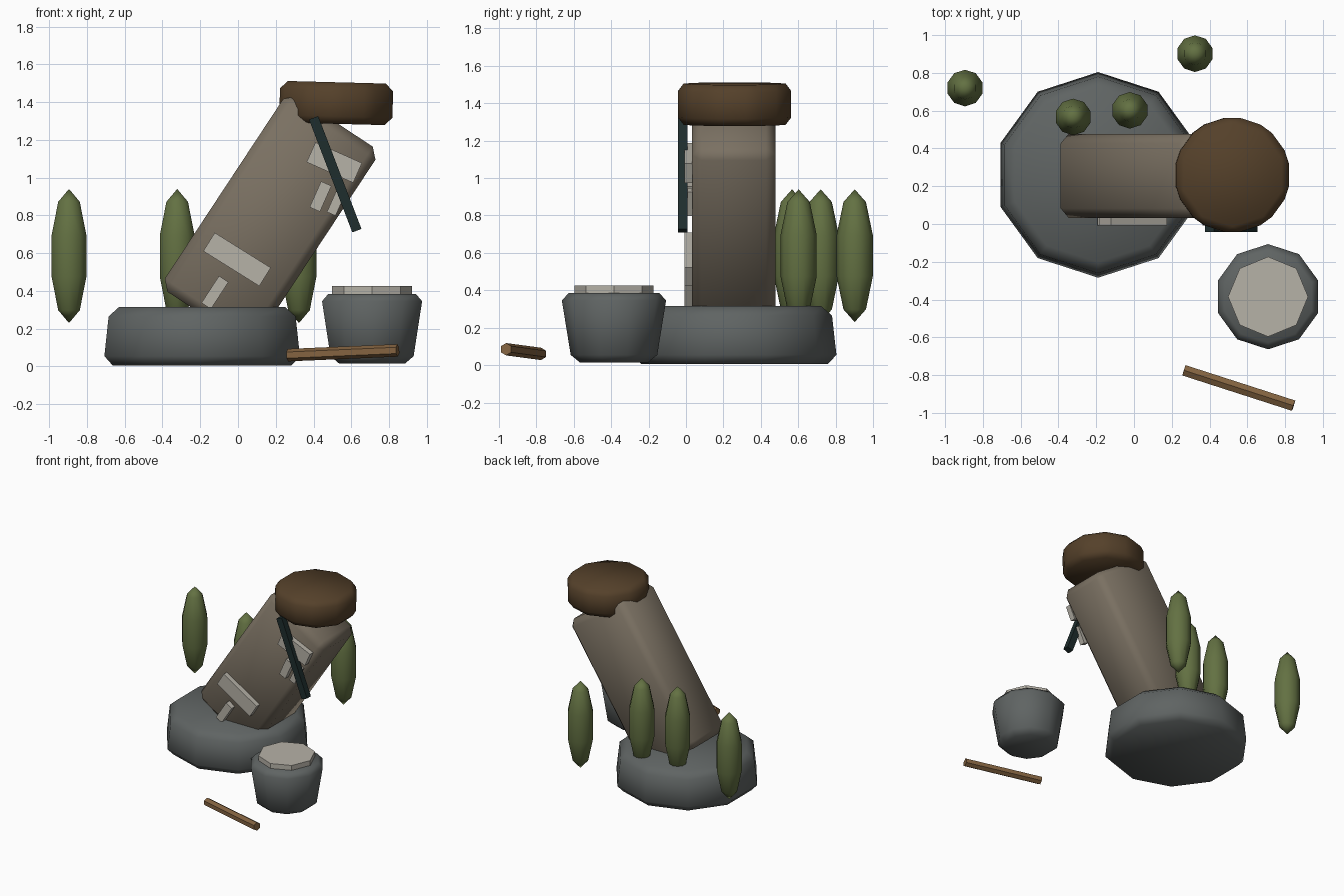
import bpy, math
from mathutils import Vector

old = bpy.data.objects.get("Cube")
if old:
    bpy.data.objects.remove(old, do_unlink=True)


def material(name, rgb):
    m = bpy.data.materials.new(name)
    m.use_nodes = True
    m.diffuse_color = (*rgb, 1)
    bsdf = m.node_tree.nodes["Principled BSDF"]
    bsdf.inputs["Base Color"].default_value = (*rgb, 1)
    bsdf.inputs["Roughness"].default_value = 0.9
    return m


stone = material("grey stone", (0.115, 0.127, 0.125))
slab = material("warm stone", (0.195, 0.163, 0.122))
pale = material("pale stone", (0.47, 0.445, 0.39))
leaf = material("leaf green", (0.125, 0.165, 0.055))
soil = material("dark brown", (0.090, 0.052, 0.023))
dark = material("dark teal", (0.013, 0.026, 0.026))
wood = material("wood", (0.23, 0.125, 0.052))


def finish(name, mat, bevel=0, limit=40, smooth=None):
    """Name and colour the active part, then bevel and smooth it."""
    ob = bpy.context.object
    ob.name = name
    ob.data.materials.append(mat)
    bpy.ops.object.transform_apply(location=False, rotation=False, scale=True)
    if bevel:
        mod = ob.modifiers.new("bevel", "BEVEL")
        mod.width = bevel
        mod.segments = 1
        mod.limit_method = "ANGLE"
        mod.angle_limit = math.radians(limit)
        bpy.ops.object.modifier_apply(modifier=mod.name)
    if smooth:
        bpy.ops.object.shade_smooth_by_angle(angle=math.radians(smooth))
    return ob


def rock(name, mat, x, y, z0, z1, r0, r1, sides=10, **kw):
    bpy.ops.mesh.primitive_cone_add(vertices=sides, radius1=r0, radius2=r1, depth=z1 - z0,
                                    location=(x, y, (z0 + z1) / 2))
    return finish(name, mat, **kw)


def block(name, mat, centre, size, tilt, **kw):
    """Box leaning sideways by tilt degrees."""
    bpy.ops.mesh.primitive_cube_add(size=1, location=centre, rotation=(0, math.radians(tilt), 0))
    bpy.context.object.scale = size
    return finish(name, mat, **kw)


# Rocks
rock("base_rock", stone, -0.19, 0.26, 0.005, 0.315, 0.55, 0.515, bevel=0.05, smooth=60)
rock("small_rock", stone, 0.71, -0.385, 0.015, 0.385, 0.225, 0.285, bevel=0.04, smooth=60)
rock("small_rock_top", pale, 0.71, -0.385, 0.37, 0.425, 0.212, 0.212, sides=8)

# Leaning slab and its cap
block("leaning_slab", slab, (0.17, 0.255, 0.78), (0.585, 0.445, 1.24), 33.4, bevel=0.05, smooth=60)
cap = rock("slab_cap", soil, 0.52, 0.26, 1.285, 1.505, 0.315, 0.315, bevel=0.04, limit=30, smooth=60)
cap.rotation_euler.y = math.radians(1.5)

# Raised plates on the slab front: x, z, width, height, tilt
plates = [
    (-0.005, 0.567, 0.35, 0.115, 32), (-0.122, 0.392, 0.06, 0.17, 33),
    (0.51, 1.08, 0.27, 0.115, 24), (0.437, 0.9, 0.06, 0.15, 24), (0.522, 0.872, 0.05, 0.14, 24),
]
for i, (x, z, w, h, tilt) in enumerate(plates):
    block(f"slab_plate_{i + 1}", pale, (x, 0.013, z), (w, 0.044, h), tilt)

# Dark bar propped against the front
block("dark_bar", dark, (0.515, -0.018, 1.018), (0.052, 0.05, 0.64), -21)

# Loose wooden stick
a, b = Vector((0.265, -0.775, 0.06)), Vector((0.845, -0.962, 0.085))
bpy.ops.mesh.primitive_cylinder_add(vertices=6, radius=0.033, depth=(b - a).length, location=(a + b) / 2,
                                    rotation=(b - a).to_track_quat("Z", "Y").to_euler())
finish("wooden_stick", wood)

# Tall shrubs
for i, (x, y) in enumerate([(-0.895, 0.72), (-0.322, 0.567), (-0.022, 0.602), (0.323, 0.902)]):
    bpy.ops.mesh.primitive_uv_sphere_add(segments=10, ring_count=5, radius=1, location=(x, y, 0.585))
    bpy.context.object.scale = (0.102, 0.102, 0.355)
    finish(f"shrub_{i + 1}", leaf, smooth=60)
